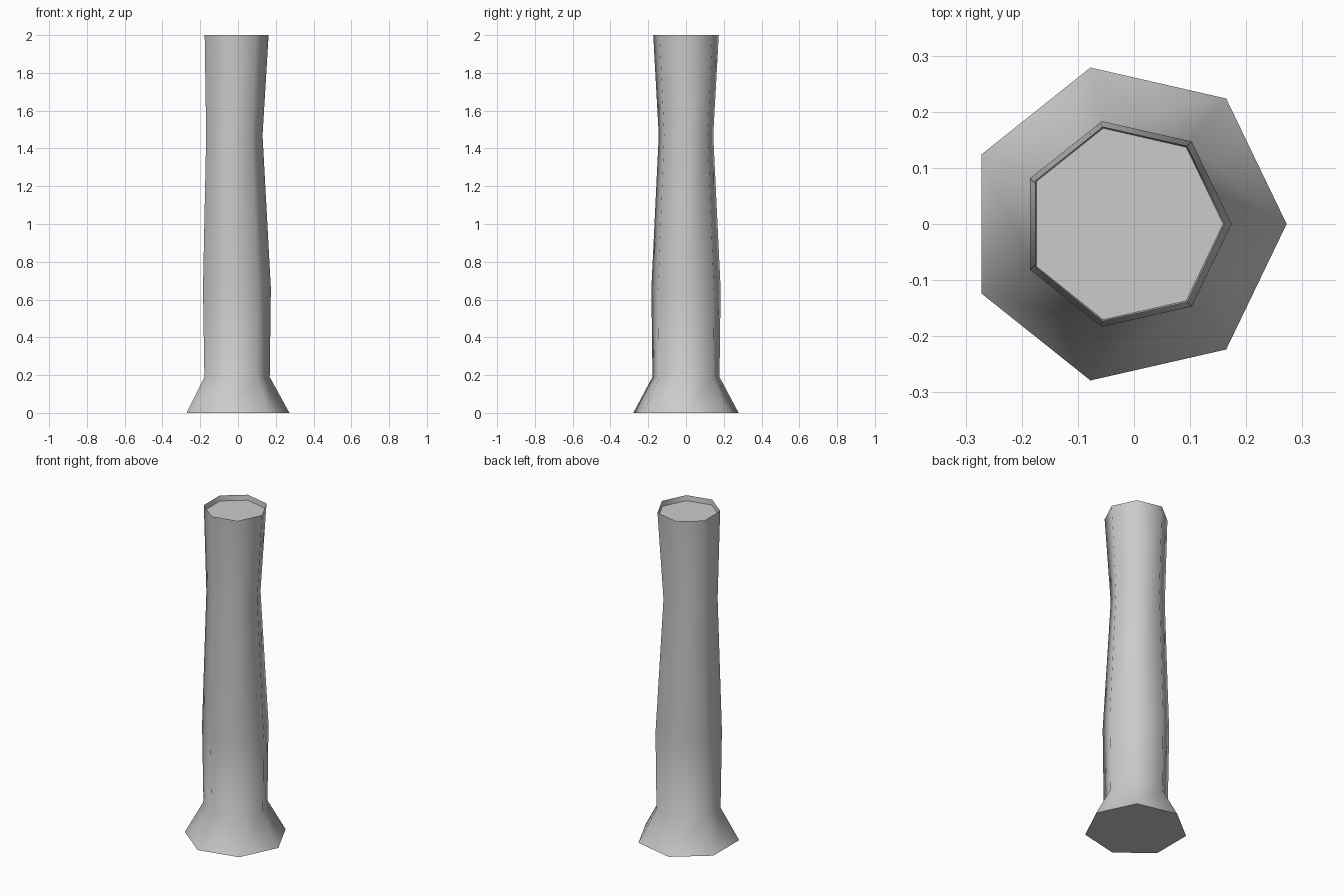
import bpy, bmesh, math

if "Cube" in bpy.data.objects:
    bpy.data.objects.remove(bpy.data.objects["Cube"])

SIDES = 7
# column sections: z, x radius, y radius, x offset of centre
SECTIONS = [
    (0.00, 0.286, 0.286, -0.014),   # foot
    (0.19, 0.182, 0.182, -0.014),   # top of flare
    (0.66, 0.189, 0.188, -0.015),   # swelling
    (1.47, 0.157, 0.148, -0.027),   # waist
    (2.00, 0.178, 0.178, -0.016),   # rim
]
FLOOR_Z = 1.968


def ring(bm, z, rx, ry, cx):
    step = 2 * math.pi / SIDES
    return [bm.verts.new((cx + rx * math.cos(i * step), ry * math.sin(i * step), z))
            for i in range(SIDES)]


def make_object(name, bm):
    mesh = bpy.data.meshes.new(name)
    bm.to_mesh(mesh)
    bm.free()
    obj = bpy.data.objects.new(name, mesh)
    bpy.context.collection.objects.link(obj)
    return obj


# Column shell, closed underneath and with a shallow recess on top
bm = bmesh.new()
rings = [ring(bm, *s) for s in SECTIONS]
rings.append(ring(bm, FLOOR_Z, 0.175, 0.175, -0.016))
for low, high in zip(rings, rings[1:]):
    for i in range(SIDES):
        j = (i + 1) % SIDES
        bm.faces.new((low[i], low[j], high[j], high[i])).smooth = True
bm.faces.new(rings[0][::-1])
bm.faces.new(rings[-1])
# Crisp edges at the foot, rim and recess floor
for r in (rings[0], rings[-2], rings[-1]):
    for i in range(SIDES):
        bm.edges.get((r[i], r[(i + 1) % SIDES])).smooth = False
make_object("column", bm)
